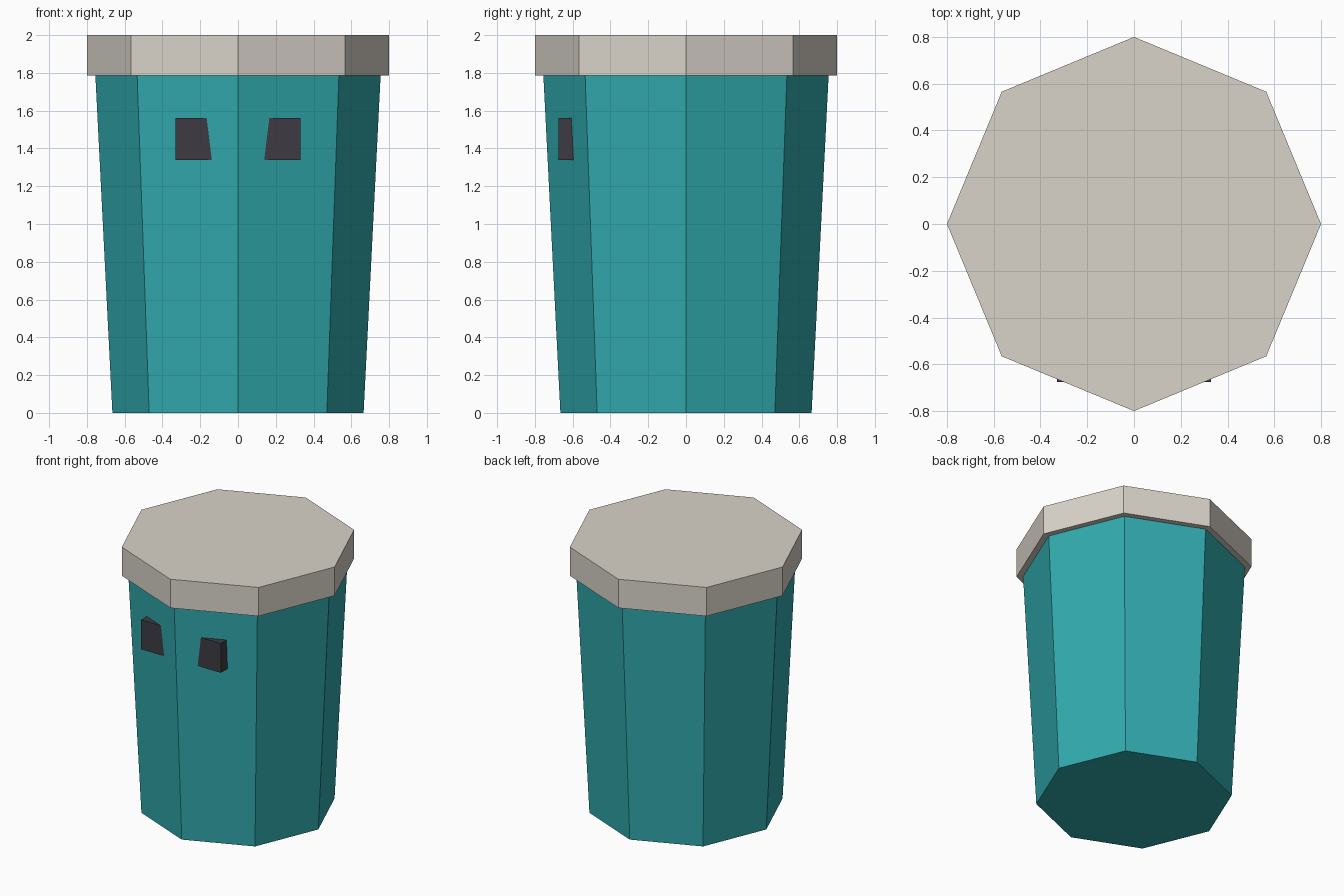
import bpy
import bmesh
from mathutils import Matrix

if "Cube" in bpy.data.objects:
    bpy.data.objects.remove(bpy.data.objects["Cube"])


def material(name, rgb):
    mat = bpy.data.materials.new(name)
    mat.diffuse_color = (*rgb, 1.0)
    mat.use_nodes = True
    mat.node_tree.nodes["Principled BSDF"].inputs["Base Color"].default_value = mat.diffuse_color
    return mat


teal = material("teal", (0.030, 0.402, 0.423))
stone = material("warm grey", (0.693, 0.651, 0.584))
dark = material("charcoal", (0.048, 0.044, 0.054))


def add_object(name, bm, mat):
    mesh = bpy.data.meshes.new(name)
    bm.to_mesh(mesh)
    bm.free()
    mesh.materials.append(mat)
    obj = bpy.data.objects.new(name, mesh)
    bpy.context.collection.objects.link(obj)
    return obj


def octagon(name, r_bottom, r_top, z0, z1, mat):
    """Flat-sided eight-cornered drum with corners on the x and y axes."""
    bm = bmesh.new()
    bmesh.ops.create_cone(bm, cap_ends=True, segments=8, radius1=r_bottom,
                          radius2=r_top, depth=z1 - z0,
                          matrix=Matrix.Translation((0, 0, (z0 + z1) / 2)))
    return add_object(name, bm, mat)


# Tapered bin body and overhanging lid
octagon("body", 0.665, 0.755, 0.0, 1.785, teal)
octagon("lid", 0.80, 0.80, 1.785, 2.0, stone)

# Two cube eyes, partly sunk into the front
for side, label in ((-1, "left"), (1, "right")):
    bm = bmesh.new()
    bmesh.ops.create_cube(bm, size=0.22,
                          matrix=Matrix.Translation((side * 0.22, -0.565, 1.45)))
    add_object(label + "_eye", bm, dark)
